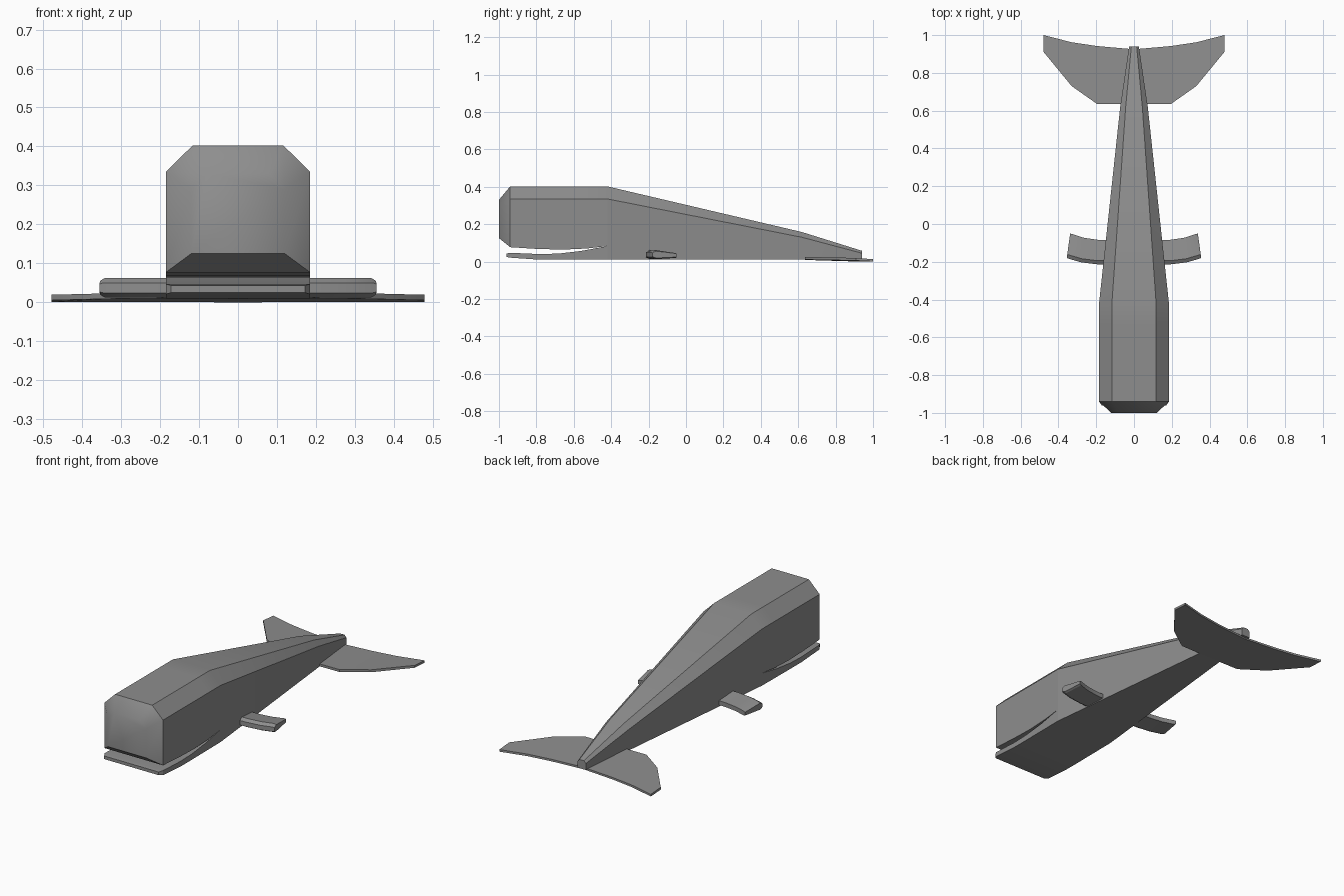
import bpy, bmesh, math
from mathutils import Vector

if "Cube" in bpy.data.objects:
    bpy.data.objects.remove(bpy.data.objects["Cube"])

GREY = bpy.data.materials.new("whale grey")
GREY.diffuse_color = (0.27, 0.27, 0.27, 1)
GREY.use_nodes = True
GREY.node_tree.nodes["Principled BSDF"].inputs["Base Color"].default_value = GREY.diffuse_color


def loft(bm, rings, cap_start=False, cap_end=False):
    """Skin a list of closed rings that all have the same point count."""
    vs = [[bm.verts.new(p) for p in ring] for ring in rings]
    n = len(vs[0])
    for a, b in zip(vs, vs[1:]):
        for i in range(n):
            j = (i + 1) % n
            bm.faces.new((a[i], a[j], b[j], b[i]))
    if cap_start:
        bm.faces.new(vs[0])
    if cap_end:
        bm.faces.new(vs[-1])


def finish(name, bm, soft=lambda e: False):
    """Weld, orient, mark sharp edges and make the object."""
    bmesh.ops.remove_doubles(bm, verts=bm.verts, dist=0.0005)
    bmesh.ops.recalc_face_normals(bm, faces=bm.faces)
    for f in bm.faces:
        f.smooth = True
    for e in bm.edges:
        e.smooth = soft(e) or (len(e.link_faces) == 2 and
                               e.calc_face_angle() < math.radians(25))
    me = bpy.data.meshes.new(name)
    bm.to_mesh(me)
    bm.free()
    me.materials.append(GREY)
    ob = bpy.data.objects.new(name, me)
    bpy.context.collection.objects.link(ob)


def hexagon(y, w, t, bottom, shoulder, top):
    half = [(w, bottom), (w, shoulder), (t, top)]
    pts = half + [(-x, z) for x, z in reversed(half)]
    return [(x, y, z) for x, z in pts]


# Body: head above the mouth, then the tapering rear
bm = bmesh.new()
W, T, HINGE = 0.185, 0.117, -0.42
head = [hexagon(-1.0, 0.12, 0.08, 0.125, 0.29, 0.33)]
for y, lip in [(-0.94, 0.077), (-0.8, 0.068), (-0.66, 0.064),
               (-0.53, 0.07), (HINGE, 0.083)]:
    head.append(hexagon(y, W, T, lip, 0.335, 0.402))
loft(bm, head, cap_start=True)
rear = [hexagon(HINGE, W, T, 0.012, 0.335, 0.402),
        hexagon(0.62, 0.073, 0.044, 0.01, 0.13, 0.158),
        hexagon(0.94, 0.026, 0.014, 0.008, 0.045, 0.058)]
loft(bm, rear, cap_end=True)

# Lower jaw, meeting the rear at the hinge
jaw = []
for y, w, lo, hi in [(-0.96, 0.172, 0.025, 0.043), (-0.94, W, 0.021, 0.047),
                     (-0.78, W, 0.01, 0.04), (-0.68, W, 0.01, 0.043),
                     (-0.56, W, 0.011, 0.057), (HINGE, W, 0.012, 0.083)]:
    jaw.append([(w, y, lo), (w, y, hi), (-w, y, hi), (-w, y, lo)])
loft(bm, jaw, cap_start=True)
finish("body", bm, lambda e: any(v.co.y < -0.99 and v.co.z > 0.2
                                 for v in e.verts))

# Side fins: one section swept outward along a curved front and rear edge
SECTION = [(0, 0.024), (0, 0.05), (0.15, 0.062), (1, 0.045),
           (1, 0.02), (0.15, 0.013)]
STATIONS = [((0.12, -0.215), (0.12, -0.085), 1), ((0.2, -0.213), (0.19, -0.084), 1),
            ((0.28, -0.203), (0.265, -0.073), 1), ((0.345, -0.184), (0.328, -0.053), 1),
            ((0.356, -0.18), (0.338, -0.05), 0.75)]
for side, label in ((1, "right"), (-1, "left")):
    bm = bmesh.new()
    rings = []
    for front, back, k in STATIONS:
        ring = []
        for u, z in SECTION:
            p = Vector(front).lerp(Vector(back), u)
            ring.append((side * p.x, p.y, 0.037 + (z - 0.037) * k))
        rings.append(ring)
    loft(bm, rings, cap_start=True, cap_end=True)
    finish(label + "_fin", bm)

# Tail flukes: thin plate, strips from leading to trailing edge
bm = bmesh.new()
half = [(0.0, 0.635, 0.925), (0.195, 0.635, 0.942),
        (0.33, 0.73, 0.962), (0.478, 0.91, 1.0)]
rings = []
for x, y0, y1 in [(-a, b, c) for a, b, c in half[:0:-1]] + half:
    lift = 0.004 * abs(x) / 0.478
    slope = lambda y: 0.01 * (1.0 - y) / 0.365
    rings.append([(x, y0, slope(y0) + lift), (x, y0, slope(y0) + lift + 0.014),
                  (x, y1, slope(y1) + lift + 0.01), (x, y1, slope(y1) * 0.5 + lift * 0.5)])
zmin = min(p[2] for r in rings for p in r)
rings = [[(x, y, z - zmin) for x, y, z in r] for r in rings]
loft(bm, rings, cap_start=True, cap_end=True)
finish("tail_flukes", bm)
